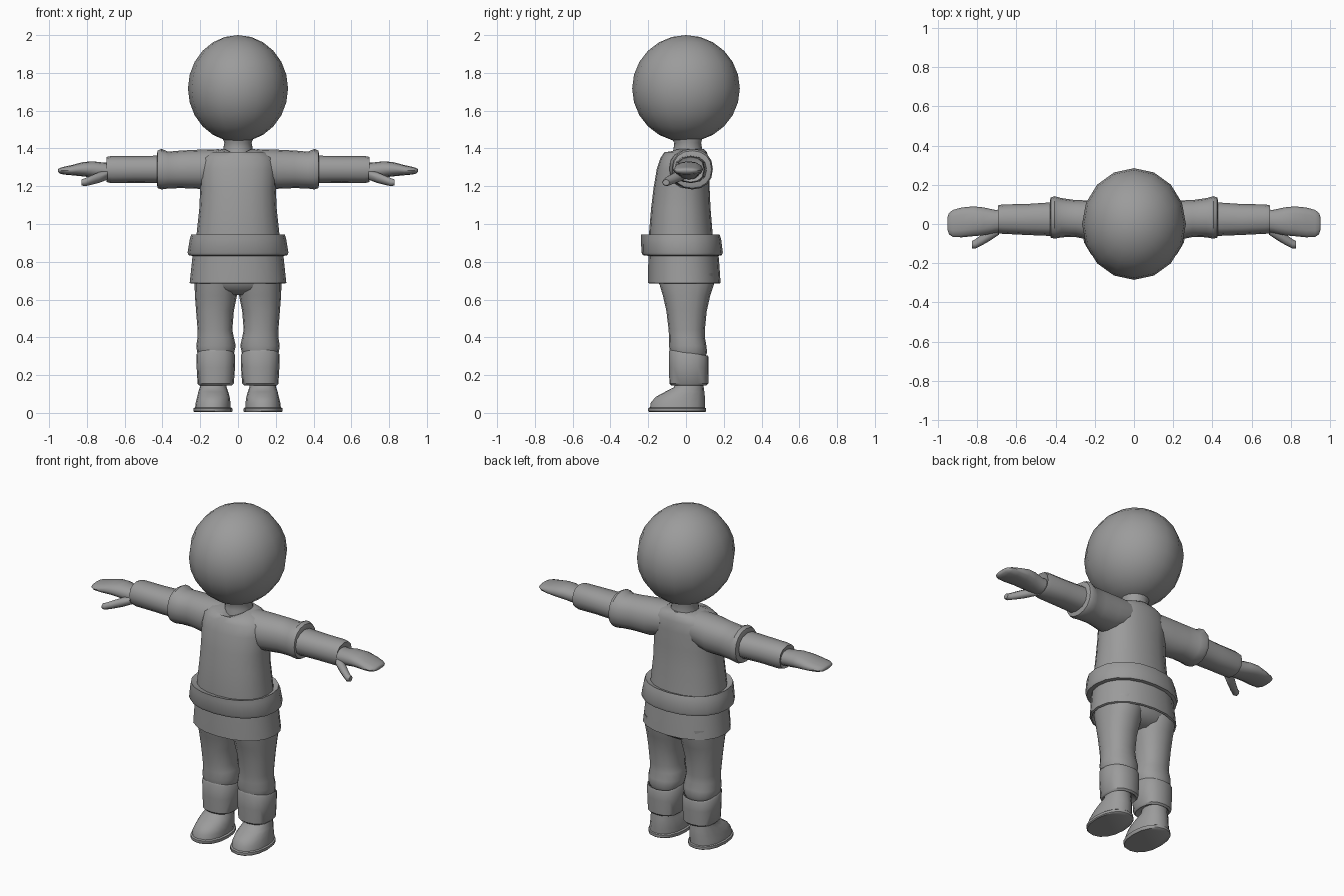
import bpy, bmesh, math
from mathutils import Vector

grey = bpy.data.materials.new("plain_grey")
grey.diffuse_color = (0.33, 0.33, 0.33, 1)


def finish(name, bm, mirror=False, angle=42):
    bmesh.ops.recalc_face_normals(bm, faces=bm.faces[:])
    me = bpy.data.meshes.new(name)
    bm.to_mesh(me)
    bm.free()
    ob = bpy.data.objects.new(name, me)
    bpy.context.collection.objects.link(ob)
    me.materials.append(grey)
    bpy.ops.object.select_all(action='DESELECT')
    ob.select_set(True)
    bpy.context.view_layer.objects.active = ob
    bpy.ops.object.shade_smooth_by_angle(angle=math.radians(angle))
    if mirror:
        ob.modifiers.new("Mirror", 'MIRROR').use_mirror_merge = False
    return ob


def loft(name, rings, axis='z', n=16, power=2.0, mirror=False, angle=42, shift=None):
    """Skin of rings given as (position, a0, a1, b0, b1): bounds across the axis."""
    bm = bmesh.new()
    loops = []
    for pos, a0, a1, b0, b1 in rings:
        loop = []
        for i in range(n):
            t = 2 * math.pi * i / n
            c, s = math.cos(t), math.sin(t)
            a = (a0 + a1) / 2 + (a1 - a0) / 2 * math.copysign(abs(c) ** (2 / power), c)
            b = (b0 + b1) / 2 + (b1 - b0) / 2 * math.copysign(abs(s) ** (2 / power), s)
            co = Vector((a, b, pos) if axis == 'z' else (pos, a, b))
            if shift:
                co += shift(co)
            loop.append(bm.verts.new(co))
        loops.append(loop)
    for l, m in zip(loops, loops[1:]):
        for i in range(n):
            j = (i + 1) % n
            bm.faces.new((l[i], l[j], m[j], m[i]))
    bm.faces.new(loops[0])
    bm.faces.new(loops[-1])
    return finish(name, bm, mirror, angle)


# Head: slightly narrow ball
bm = bmesh.new()
bmesh.ops.create_uvsphere(bm, u_segments=16, v_segments=12, radius=1)
for v in bm.verts:
    v.co = Vector((v.co.x * 0.265, v.co.y * 0.285, 1.717 + v.co.z * 0.283))
finish("head", bm, angle=60)

# Neck
loft("neck", [(1.33, -.08, .08, -.08, .09), (1.40, -.078, .078, -.066, .085),
              (1.43, -.072, .072, -.062, .08), (1.50, -.10, .10, -.10, .10)])


# Shirt body, with the collar dipping to a V at the front
def collar(co):
    dip = max(0, 1 - abs(co.x) / 0.075) if co.y < 0 and co.z > 1.385 else 0
    return Vector((0, -0.015 * dip, -0.035 * dip))


loft("shirt_body", [
    (0.90, -.222, .222, -.195, .145), (0.96, -.218, .218, -.195, .14),
    (1.08, -.205, .205, -.185, .13), (1.19, -.20, .20, -.172, .125),
    (1.29, -.205, .205, -.155, .125), (1.35, -.195, .195, -.135, .12),
    (1.38, -.15, .15, -.115, .11), (1.398, -.082, .082, -.078, .094)],
    n=20, power=2.25, shift=collar, angle=50)

# Rolled waistband and tunic hem
loft("waistband", [
    (0.93, -.215, .215, -.19, .14), (0.945, -.248, .248, -.238, .178),
    (0.92, -.255, .255, -.238, .186), (0.85, -.267, .267, -.236, .195),
    (0.835, -.262, .262, -.228, .19), (0.83, -.235, .235, -.19, .165)],
    n=20, power=2.2)
loft("tunic_hem", [
    (0.86, -.238, .238, -.198, .17), (0.78, -.246, .246, -.20, .177),
    (0.688, -.256, .256, -.20, .183), (0.684, -.245, .245, -.19, .173),
    (0.73, -.22, .22, -.15, .15)], n=20, power=2.2)

# Trousers: hips and two legs
loft("trouser_hips", [
    (0.76, -.23, .23, -.16, .16), (0.69, -.23, .23, -.145, .147),
    (0.655, -.20, .20, -.128, .128), (0.625, -.10, .10, -.07, .08)],
    n=20, power=2.3)
loft("trouser_leg", [
    (0.74, -.01, .23, -.15, .155), (0.68, 0, .23, -.14, .148),
    (0.62, .006, .228, -.122, .128), (0.54, .022, .222, -.104, .11),
    (0.44, .03, .214, -.092, .10), (0.40, .022, .214, -.09, .10),
    (0.355, .012, .221, -.09, .108), (0.32, .02, .216, -.085, .112),
    (0.29, .03, .205, -.075, .10)], power=2.25, mirror=True)

# Boot cuffs, the top edge sloping down to the back
loft("boot_cuff", [
    (0.29, .03, .205, -.075, .10), (0.318, .022, .214, -.086, .116),
    (0.308, .016, .221, -.09, .12), (0.24, .016, .219, -.09, .12),
    (0.155, .022, .214, -.088, .118), (0.145, .032, .204, -.078, .108),
    (0.16, .05, .19, -.05, .09)], power=2.4, mirror=True,
    shift=lambda co: Vector((0, 0, -0.15 * (co.y - 0.015) if co.z > 0.27 else 0)))

# Shoes and soles
loft("shoe", [
    (0.018, .04, .228, -.192, .10), (0.055, .04, .224, -.186, .10),
    (0.085, .044, .216, -.16, .10), (0.112, .052, .21, -.11, .097),
    (0.135, .06, .202, -.065, .094), (0.18, .065, .20, -.045, .09)],
    power=2.2, mirror=True, angle=50)
loft("shoe_sole", [
    (0.004, .034, .23, -.195, .10), (0.009, .03, .235, -.20, .106),
    (0.024, .03, .235, -.20, .106), (0.028, .036, .23, -.195, .10)],
    power=2.2, mirror=True)

# Sleeves running out of the shoulders
loft("sleeve", [
    (0.10, -.09, .11, 1.21, 1.396), (0.20, -.088, .12, 1.186, 1.394),
    (0.30, -.066, .122, 1.19, 1.389), (0.37, -.068, .132, 1.188, 1.383),
    (0.405, -.075, .142, 1.183, 1.398), (0.425, -.07, .135, 1.19, 1.388),
    (0.43, -.055, .115, 1.21, 1.37)], axis='x', power=2.2, mirror=True)
loft("forearm_sleeve", [
    (0.40, -.062, .112, 1.216, 1.362), (0.55, -.056, .102, 1.218, 1.36),
    (0.67, -.05, .10, 1.216, 1.36), (0.695, -.048, .095, 1.222, 1.355),
    (0.685, -.035, .08, 1.235, 1.335)], axis='x', n=12, power=2.3, mirror=True)

# Mitten hand with thumb
loft("hand", [
    (0.66, -.035, .075, 1.235, 1.325), (0.71, -.045, .072, 1.236, 1.325),
    (0.77, -.058, .085, 1.246, 1.332), (0.82, -.062, .09, 1.252, 1.328),
    (0.88, -.068, .084, 1.258, 1.312), (0.925, -.066, .072, 1.262, 1.302),
    (0.945, -.052, .056, 1.268, 1.296), (0.952, -.03, .034, 1.275, 1.29)],
    axis='x', n=12, power=2.2, mirror=True, angle=60)
loft("thumb", [
    (0.69, -.055, .01, 1.235, 1.285), (0.735, -.085, -.02, 1.218, 1.275),
    (0.775, -.108, -.052, 1.208, 1.258), (0.81, -.126, -.078, 1.2, 1.242),
    (0.828, -.124, -.088, 1.204, 1.236)],
    axis='x', n=8, mirror=True, angle=60)
